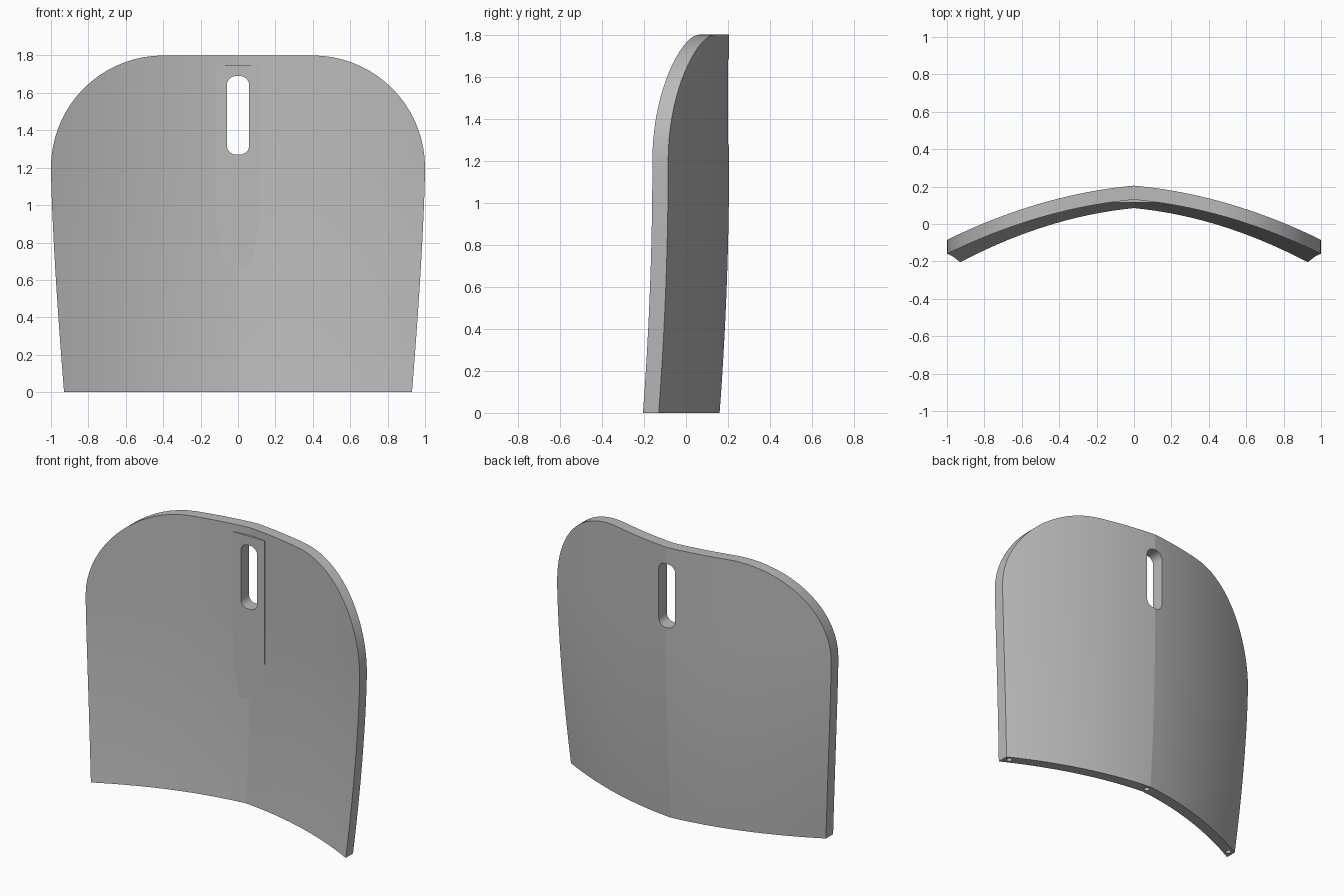
import bpy, bmesh, math

cube = bpy.data.objects.get("Cube")
if cube:
    bpy.data.objects.remove(cube, do_unlink=True)

grey = bpy.data.materials.new("plain_grey")
grey.use_nodes = True
GREY = (0.5, 0.5, 0.5, 1)
grey.diffuse_color = GREY
grey.node_tree.nodes["Principled BSDF"].inputs["Base Color"].default_value = GREY

HEIGHT, CORNER, THICK = 1.8, 0.6, 0.075


def make_object(name, bm):
    bmesh.ops.recalc_face_normals(bm, faces=bm.faces)
    mesh = bpy.data.meshes.new(name)
    bm.to_mesh(mesh)
    bm.free()
    mesh.materials.append(grey)
    obj = bpy.data.objects.new(name, mesh)
    bpy.context.collection.objects.link(obj)
    return obj


def surface(u, z):
    """Back surface: folded bow across, narrowing and leaning in below."""
    drop = max(0, 1 - z / (HEIGHT - CORNER))
    width = 1 - 0.07 * drop ** 1.4
    y = 0.205 - 0.09 * abs(u) - 0.2 * u * u - 0.045 * drop ** 2
    return u * width, y, z


def prism(name, outline, y0, y1):
    """Extrude an x-z outline along y."""
    bm = bmesh.new()
    face = bm.faces.new([bm.verts.new((x, y0, z)) for x, z in outline])
    ext = bmesh.ops.extrude_face_region(bm, geom=[face])
    moved = [v for v in ext["geom"] if isinstance(v, bmesh.types.BMVert)]
    bmesh.ops.translate(bm, verts=moved, vec=(0, y1 - y0, 0))
    return make_object(name, bm)


def cut(obj, cutter):
    cutter.hide_render = True
    mod = obj.modifiers.new("cut", "BOOLEAN")
    mod.operation, mod.object, mod.solver = "DIFFERENCE", cutter, "EXACT"
    bpy.context.view_layer.objects.active = obj
    bpy.ops.object.modifier_apply(modifier=mod.name)


# Curved panel with rounded upper corners
half = [0.4 * i / 8 for i in range(8)]
half += [0.4 + CORNER * math.sin(math.pi / 2 * i / 18) for i in range(19)]
columns = [-u for u in reversed(half[1:])] + half
ROWS = 20
bm = bmesh.new()
back, front = [], []
for u in columns:
    over = max(0, abs(u) - 0.4)
    top = HEIGHT - CORNER + math.sqrt(max(0, CORNER ** 2 - over ** 2))
    points = [surface(u, top * r / ROWS) for r in range(ROWS + 1)]
    back.append([bm.verts.new(p) for p in points])
    front.append([bm.verts.new((x, y - THICK, z)) for x, y, z in points])
last = len(columns) - 1
for i in range(last):
    for r in range(ROWS):
        for g in (back, front):
            bm.faces.new((g[i][r], g[i + 1][r], g[i + 1][r + 1], g[i][r + 1]))
    for r in (0, ROWS):
        bm.faces.new((back[i][r], back[i + 1][r], front[i + 1][r], front[i][r]))
for i in (0, last):
    for r in range(ROWS):
        bm.faces.new((back[i][r], back[i][r + 1], front[i][r + 1], front[i][r]))
panel = make_object("curved_panel", bm)

# Flat pad filling the fold on the front
pad = prism("front_pad", [(-0.115, 0.67), (0.115, 0.67), (0.115, 1.75), (-0.115, 1.75)],
            0.1145, 0.15)

# Rounded slot through panel and pad
R = 0.05
outline = []
for k, (cx, cz) in enumerate([(0.01, 1.64), (-0.01, 1.64), (-0.01, 1.32), (0.01, 1.32)]):
    for j in range(13):
        a = math.pi / 2 * (k + j / 12)
        outline.append((cx + R * math.cos(a), cz + R * math.sin(a)))
slot = prism("slot_cutter", outline, -0.2, 0.5)
cut(panel, slot)
cut(pad, slot)
cutters = [slot]

# Small peg holes in the lower edge
for u in (-0.96, 0, 0.96):
    x, y, z = surface(u, 0)
    bm = bmesh.new()
    bmesh.ops.create_cone(bm, cap_ends=True, segments=24, radius1=0.017,
                          radius2=0.017, depth=0.12)
    bmesh.ops.translate(bm, verts=bm.verts, vec=(x, y - THICK / 2, 0))
    hole = make_object("hole_cutter", bm)
    cut(panel, hole)
    cutters.append(hole)

for c in cutters:
    bpy.data.objects.remove(c, do_unlink=True)

# Smooth shading that keeps the centre fold crisp
for obj in (panel, pad):
    bpy.ops.object.select_all(action="DESELECT")
    obj.select_set(True)
    bpy.context.view_layer.objects.active = obj
    bpy.ops.object.shade_smooth_by_angle(angle=math.radians(8))
